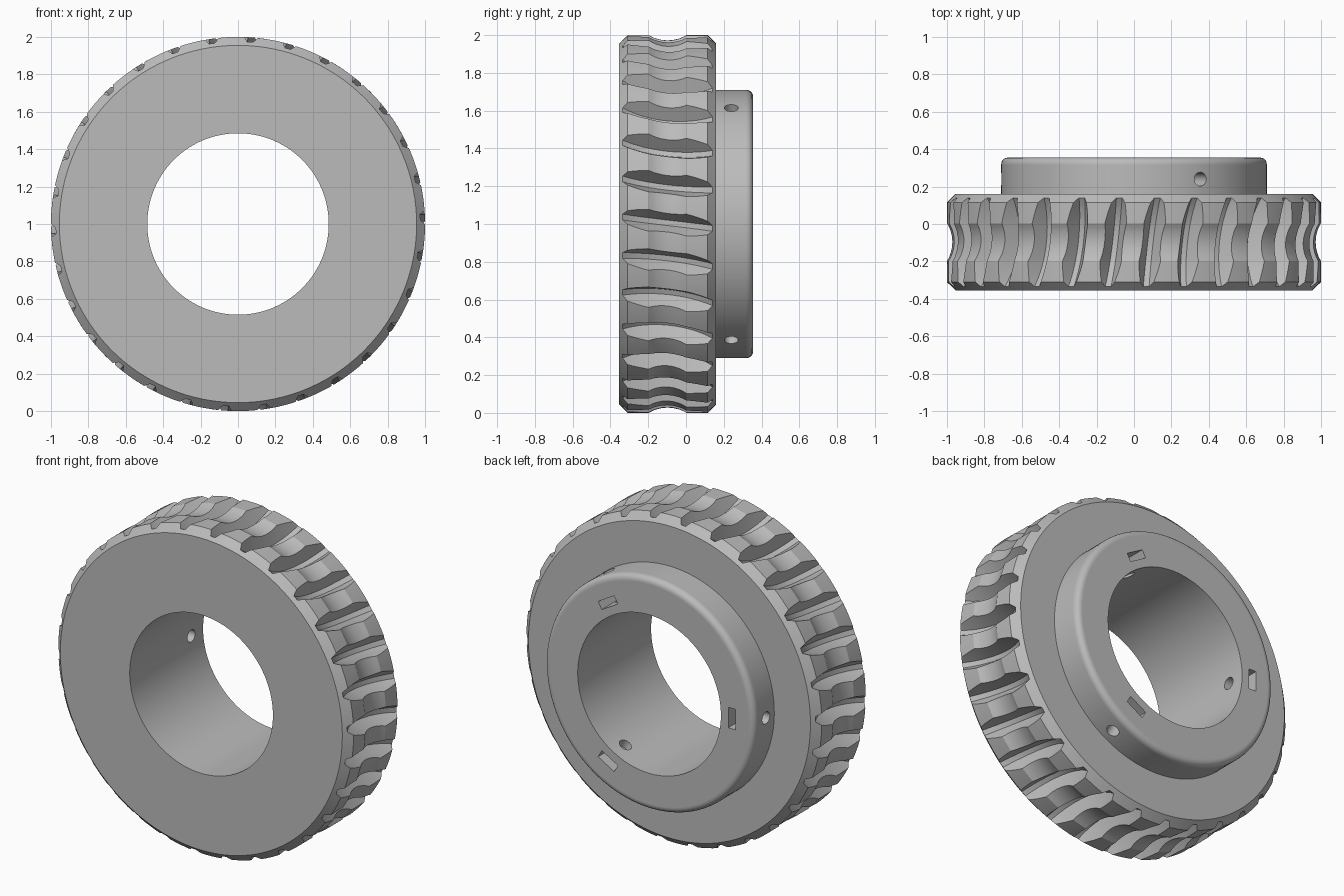
import bpy, bmesh, math
from mathutils import Matrix, Vector

cube = bpy.data.objects.get("Cube")
if cube:
    bpy.data.objects.remove(cube, do_unlink=True)

TEETH = 30
MID = -0.0975                      # middle of the toothed rim along the axle
HALF, CHAMFER = 0.2575, 0.045
GROOVE_HALF, GROOVE_DEPTH, GROOVE_END = 0.2375, 0.1, 0.975
FLOOR_W, SLOPE, TWIST = 0.032, 0.48, 0.13
PHASE = math.radians(5.6)
TIP_STEPS = 4

grey = bpy.data.materials.new("Metal grey")
grey.use_nodes = True
colour = (0.5, 0.5, 0.5, 1)
grey.diffuse_color = colour
grey.node_tree.nodes["Principled BSDF"].inputs["Base Color"].default_value = colour


def arc_sag(d, radius):
    return radius - math.sqrt(radius * radius - d * d)


def tip_radius(d):
    # outer rim with chamfered edges and a hollow throat
    if abs(d) > HALF - CHAMFER:
        return 1 - (abs(d) - (HALF - CHAMFER))
    if abs(d) < 0.1:
        return 0.972 + arc_sag(d, 0.193)
    return 1.0


def floor_radius(d):
    # tooth gap floor, an arc that runs out on the chamfers
    drop = GROOVE_END - (1 - GROOVE_DEPTH)
    radius = (GROOVE_HALF ** 2 + drop ** 2) / (2 * drop)
    return min(1 - GROOVE_DEPTH + arc_sag(d, radius), tip_radius(d))


def ring(bm, y, tip, floor, twist=0.0):
    verts = []
    pitch = math.tau / TEETH
    for k in range(TEETH):
        centre = PHASE + k * pitch + twist
        f = FLOOR_W / 2
        t = f + (tip - floor) * SLOPE
        points = [(-f, floor), (f, floor)]
        points += [(t + (pitch - 2 * t) * i / TIP_STEPS, tip) for i in range(TIP_STEPS + 1)]
        for a, r in points:
            a += centre
            verts.append(bm.verts.new((r * math.sin(a), y, 1 + r * math.cos(a))))
    return verts


# Toothed rim, then back face, rounded hub and bore as one closed band of rings
bm = bmesh.new()
half_stations = [0.03, 0.06, 0.08, 0.1, 0.13, 0.16, 0.19, HALF - CHAMFER, GROOVE_HALF, HALF]
stations = [-d for d in reversed(half_stations)] + [0] + half_stations
rings = [ring(bm, MID + d, tip_radius(d), floor_radius(d), TWIST * d) for d in stations]
hub = [(0.71, MID + HALF), (0.71, 0.315)]
for i in range(6):
    a = math.radians(18 * i)
    hub.append((0.675 + 0.035 * math.cos(a), 0.32 + 0.035 * math.sin(a)))
hub += [(0.67, 0.355), (0.485, 0.355), (0.485, MID - HALF)]
rings += [ring(bm, y, r, r) for r, y in hub]
for a, b in zip(rings, rings[1:] + rings[:1]):
    for i in range(len(a)):
        j = (i + 1) % len(a)
        bm.faces.new((a[i], a[j], b[j], b[i]))
bmesh.ops.remove_doubles(bm, verts=bm.verts, dist=1e-5)
bmesh.ops.recalc_face_normals(bm, faces=bm.faces)


def make_object(name, bm):
    mesh = bpy.data.meshes.new(name)
    bm.to_mesh(mesh)
    bm.free()
    obj = bpy.data.objects.new(name, mesh)
    mesh.materials.append(grey)
    bpy.context.collection.objects.link(obj)
    return obj


gear = make_object("worm_wheel", bm)

# Cutters: three radial screw holes and three nut slots in the hub
holes, slots = bmesh.new(), bmesh.new()
for angle in (60, 180, 300):
    a = math.radians(angle)
    out = Vector((math.cos(a), 0, math.sin(a)))
    turn = Matrix.Rotation(-a, 4, 'Y')
    place = Matrix.Translation(out * 0.6 + Vector((0, 0.24, 1))) @ turn
    bmesh.ops.create_cone(holes, cap_ends=True, segments=24, radius1=0.037, radius2=0.037,
                          depth=0.4, matrix=place @ Matrix.Rotation(math.pi / 2, 4, 'Y'))
    place = Matrix.Translation(out * 0.56 + Vector((0, 0.28, 1))) @ turn
    bmesh.ops.create_cube(slots, size=1, matrix=place @ Matrix.Diagonal((0.05, 0.2, 0.125, 1)))

bpy.ops.object.select_all(action='DESELECT')
gear.select_set(True)
bpy.context.view_layer.objects.active = gear
for name, cutter_bm in (("screw_hole_cutter", holes), ("nut_slot_cutter", slots)):
    cutter = make_object(name, cutter_bm)
    cutter.hide_render = True
    mod = gear.modifiers.new(name, 'BOOLEAN')
    mod.operation, mod.solver, mod.object = 'DIFFERENCE', 'EXACT', cutter
    bpy.ops.object.modifier_apply(modifier=mod.name)
    bpy.data.objects.remove(cutter, do_unlink=True)

bpy.ops.object.shade_smooth_by_angle(angle=math.radians(22))
